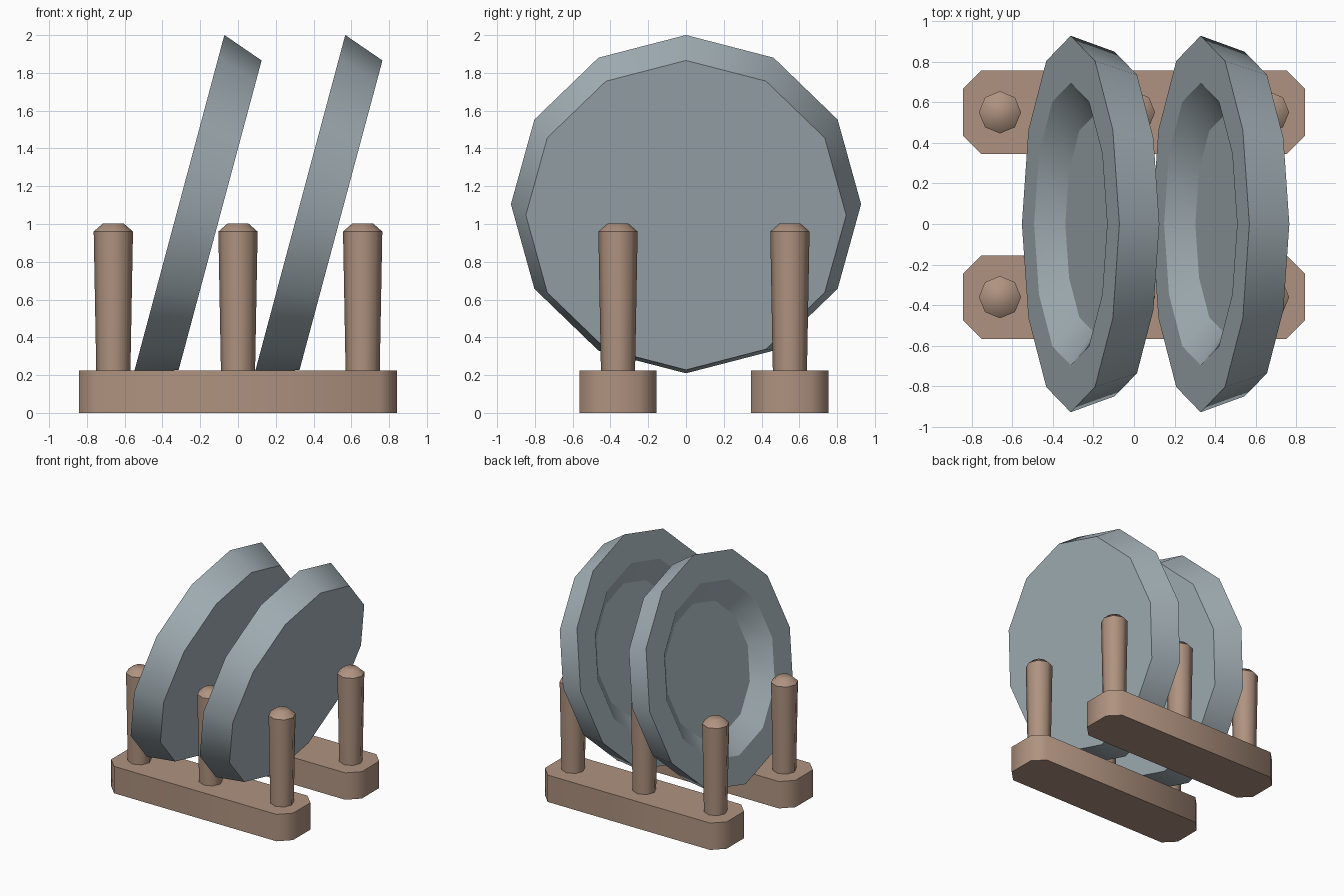
import bpy, bmesh, math
from mathutils import Matrix, Vector

cube = bpy.data.objects.get("Cube")
if cube:
    bpy.data.objects.remove(cube, do_unlink=True)


def material(name, rgb):
    mat = bpy.data.materials.new(name)
    mat.use_nodes = True
    mat.diffuse_color = (*rgb, 1)
    mat.node_tree.nodes["Principled BSDF"].inputs["Base Color"].default_value = (*rgb, 1)
    return mat


wood = material("warm brown wood", (0.43, 0.29, 0.215))
ceramic = material("blue grey ceramic", (0.38, 0.45, 0.485))


def finish(name, bm, mat, angle):
    """Turn a bmesh into a named, shaded object."""
    bmesh.ops.recalc_face_normals(bm, faces=bm.faces)
    mesh = bpy.data.meshes.new(name)
    bm.to_mesh(mesh)
    bm.free()
    mesh.materials.append(mat)
    obj = bpy.data.objects.new(name, mesh)
    bpy.context.collection.objects.link(obj)
    bpy.ops.object.select_all(action='DESELECT')
    bpy.context.view_layer.objects.active = obj
    obj.select_set(True)
    bpy.ops.object.shade_smooth_by_angle(angle=math.radians(angle))
    return obj


def turned(name, profile, sides, mat, angle):
    """Closed lathe shape from (radius, height) pairs, capped at both ends."""
    bm = bmesh.new()
    rings = []
    for r, h in profile:
        turns = [2 * math.pi * i / sides for i in range(sides)]
        rings.append([bm.verts.new((r * math.cos(a), r * math.sin(a), h)) for a in turns])
    for low, high in zip(rings, rings[1:]):
        for i in range(sides):
            j = (i + 1) % sides
            bm.faces.new((low[i], low[j], high[j], high[i]))
    bm.faces.new(rings[0][::-1])
    bm.faces.new(rings[-1])
    return finish(name, bm, mat, angle)


def rail(name, y):
    """Bar with chamfered corners."""
    x, w, h, c = 0.842, 0.205, 0.225, 0.09
    outline = [(x, w - c), (x - c, w), (c - x, w), (-x, w - c),
               (-x, c - w), (c - x, -w), (x - c, -w), (x, c - w)]
    bm = bmesh.new()
    base = bm.faces.new([bm.verts.new((px, py, 0)) for px, py in outline])
    top = bmesh.ops.extrude_face_region(bm, geom=[base])["geom"]
    bmesh.ops.translate(bm, vec=(0, 0, h),
                        verts=[v for v in top if isinstance(v, bmesh.types.BMVert)])
    finish(name, bm, wood, 47).location.y = y


# Two rails, each with three flared pegs
peg_profile = [(0.09, 0.2), (0.104, 0.96), (0.055, 1.003)]
for side, y in (("front", -0.36), ("back", 0.55)):
    rail(side + "_rail", y)
    for place, x in (("right", -0.66), ("middle", 0), ("left", 0.66)):
        peg = turned(f"{side}_{place}_peg", peg_profile, 8, wood, 47)
        peg.location = (x, y, 0)

# Two leaning plates: flat back, flared rim, sunken well
plate_profile = [(0.848, -0.225), (0.927, 0), (0.695, 0), (0.53, -0.115)]
lean = Matrix.Rotation(math.radians(-75), 4, 'Y')
for place, x in (("right", -0.312), ("left", 0.328)):
    plate = turned(place + "_plate", plate_profile, 12, ceramic, 32)
    plate.matrix_world = Matrix.Translation(Vector((x, 0, 1.105))) @ lean
